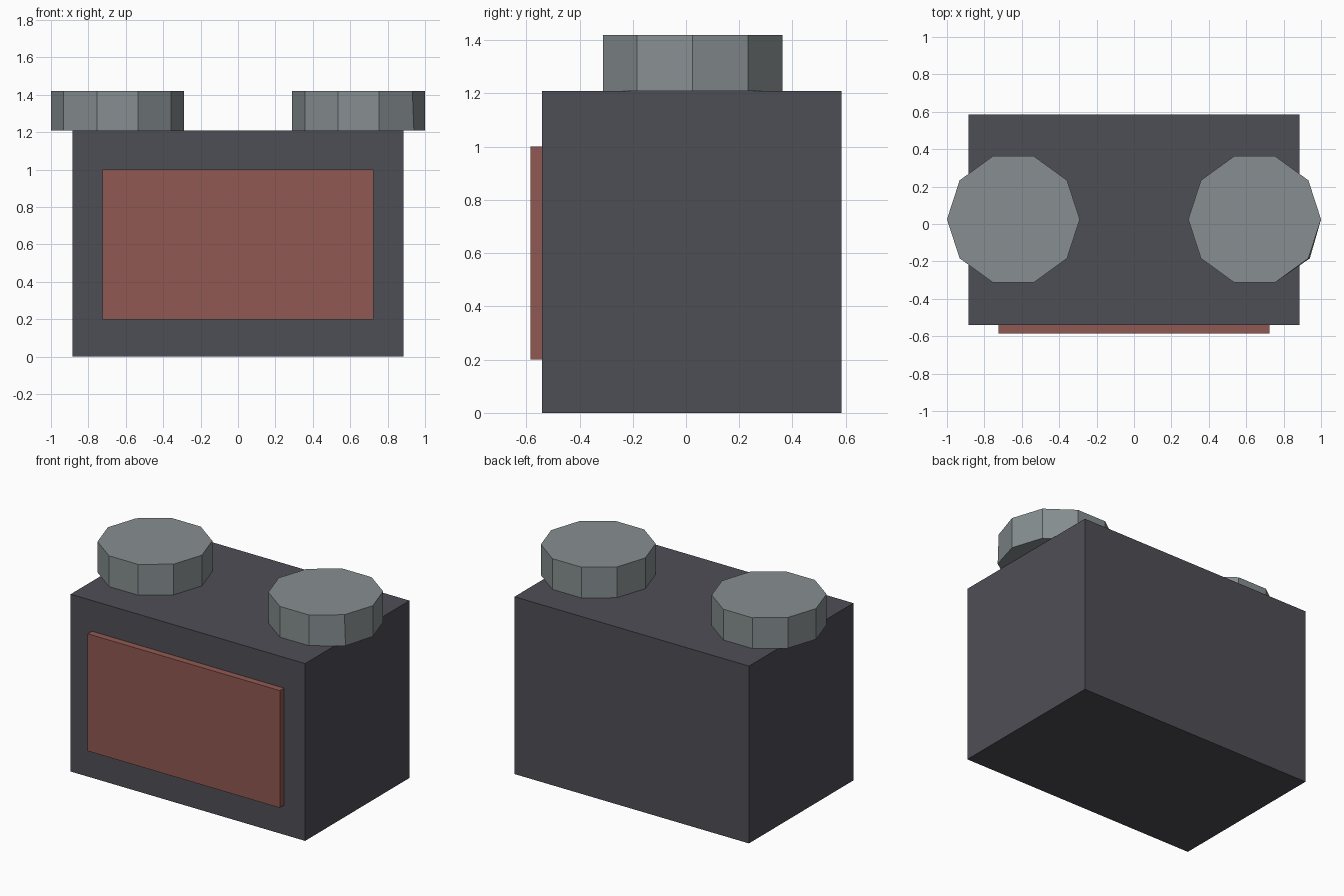
import bpy

if "Cube" in bpy.data.objects:
    bpy.data.objects.remove(bpy.data.objects["Cube"])


def material(name, rgb):
    m = bpy.data.materials.new(name)
    m.diffuse_color = (*rgb, 1)
    m.use_nodes = True
    m.node_tree.nodes["Principled BSDF"].inputs["Base Color"].default_value = m.diffuse_color
    return m


charcoal = material("charcoal", (0.076, 0.076, 0.093))
brick_red = material("brick red", (0.283, 0.098, 0.084))
grey = material("steel grey", (0.242, 0.275, 0.283))


def finish(name, mat):
    ob = bpy.context.object
    ob.name = ob.data.name = name
    bpy.ops.object.transform_apply(location=False, rotation=True, scale=True)
    ob.data.materials.append(mat)
    return ob


def box(name, lo, hi, mat):
    centre = [(a + b) / 2 for a, b in zip(lo, hi)]
    bpy.ops.mesh.primitive_cube_add(size=1, location=centre)
    bpy.context.object.scale = [b - a for a, b in zip(lo, hi)]
    return finish(name, mat)


# Main block and raised front label plate
box("body", (-0.885, -0.54, 0), (0.885, 0.585, 1.21), charcoal)
box("front_panel", (-0.725, -0.585, 0.2), (0.725, -0.54, 1.0), brick_red)

# Two ten-sided caps overhanging the sides
for side, x in (("left", -0.645), ("right", 0.645)):
    bpy.ops.mesh.primitive_cylinder_add(vertices=10, radius=0.355, depth=0.21,
                                        location=(x, 0.025, 1.315),
                                        rotation=(0, 0, 1.5707963))
    cap = finish(side + "_cap", grey)
    if side == "right":
        # one lower corner flares out slightly
        v = min((v for v in cap.data.vertices if v.co.z < 0),
                key=lambda v: (v.co.x - 0.287) ** 2 + (v.co.y + 0.209) ** 2)
        v.co.x += 0.008
